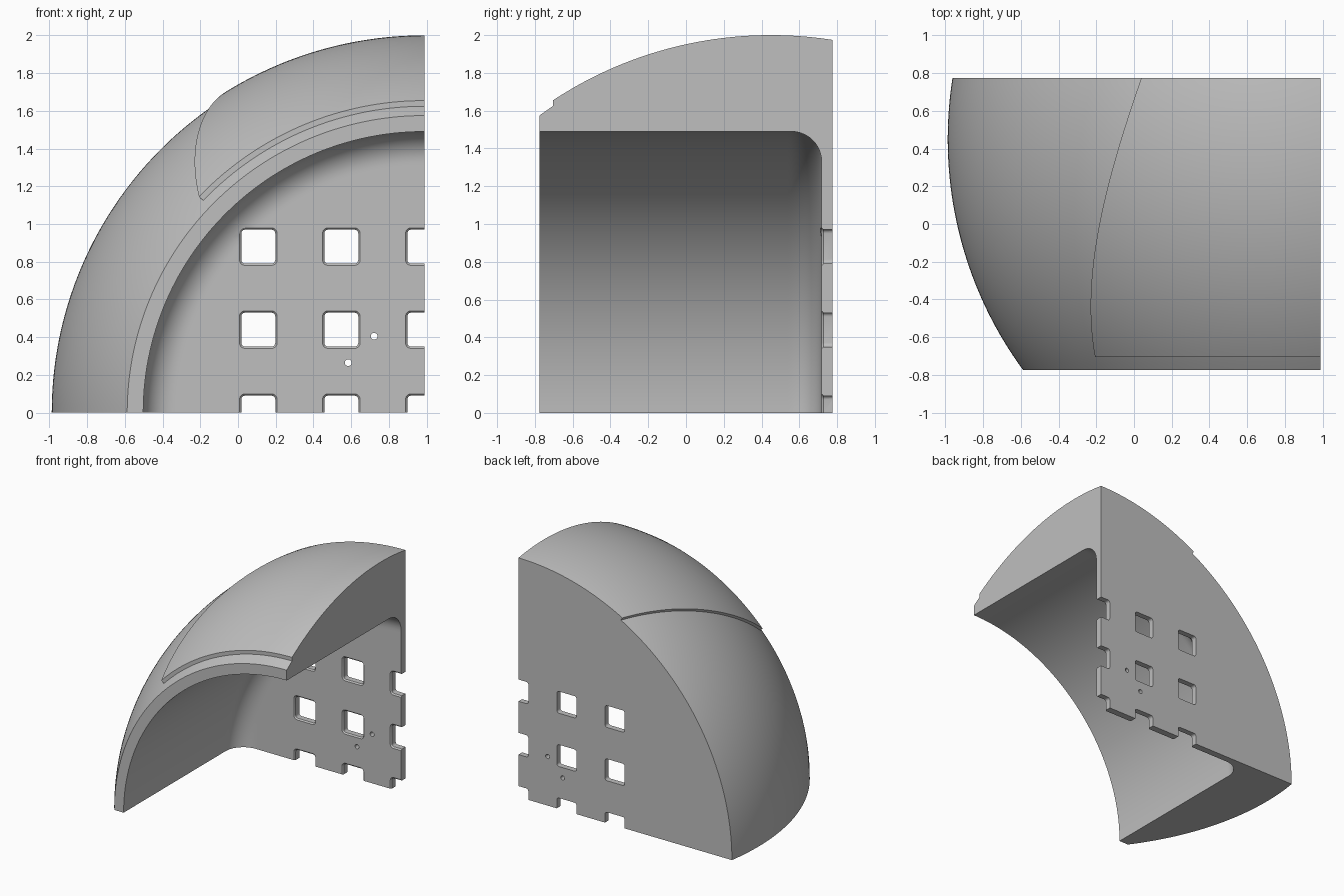
import bpy, bmesh
from math import sin, cos, pi, radians, sqrt

if "Cube" in bpy.data.objects:
    bpy.data.objects.remove(bpy.data.objects["Cube"], do_unlink=True)

AXIS_X = 0.9875            # revolve axis runs along y at this x, z = 0
FRONT, BACK, WALL = -0.775, 0.775, 0.718
BORE, FILLET = 1.49, 0.16

grey = bpy.data.materials.new("plain grey")
grey.use_nodes = True
colour = (0.52, 0.52, 0.52, 1)
grey.diffuse_color = colour
bsdf = next(n for n in grey.node_tree.nodes if n.type == "BSDF_PRINCIPLED")
bsdf.inputs["Base Color"].default_value = colour


def make_object(name, bm):
    bmesh.ops.remove_doubles(bm, verts=bm.verts, dist=1e-5)
    bmesh.ops.recalc_face_normals(bm, faces=bm.faces)
    mesh = bpy.data.meshes.new(name)
    bm.to_mesh(mesh)
    bm.free()
    mesh.materials.append(grey)
    obj = bpy.data.objects.new(name, mesh)
    bpy.context.collection.objects.link(obj)
    return obj


def select_only(obj):
    bpy.ops.object.select_all(action="DESELECT")
    obj.select_set(True)
    bpy.context.view_layer.objects.active = obj


def dome_radius(y, lift=0.0):
    """Radius of the ellipsoid shell at y, raised by lift."""
    return (1.975 + lift) * sqrt(1 - ((y - 0.45) / (2.03 + lift)) ** 2)


def sweep(name, profile, start, steps, strip_caps=False):
    """Sweep a closed (y, radius) profile from angle start(y) up to vertical."""
    bm = bmesh.new()
    n = len(profile)
    rings = []
    for i in range(steps + 1):
        ring = []
        for y, r in profile:
            a = start(y) + (pi / 2 - start(y)) * i / steps
            ring.append(bm.verts.new((AXIS_X - r * cos(a), y, r * sin(a))))
        rings.append(ring)
    for a, b in zip(rings, rings[1:]):
        for j in range(n):
            k = (j + 1) % n
            bm.faces.new((a[j], a[k], b[k], b[j]))
    for ring in (rings[0], rings[-1]):
        if strip_caps:
            for j in range(n // 2 - 1):
                bm.faces.new((ring[j], ring[j + 1], ring[n - 2 - j], ring[n - 1 - j]))
        else:
            bm.faces.new(ring)
    return make_object(name, bm)


def spaced(a, b, n):
    return [a + (b - a) * i / n for i in range(n + 1)]


# Shell quarter: dome outside, straight bore with filleted back wall inside
outer = [(y, dome_radius(y)) for y in spaced(FRONT, BACK, 40)]
fillet = [(WALL - FILLET + FILLET * sin(t), BORE - FILLET + FILLET * cos(t))
          for t in spaced(0, pi / 2, 10)]
inner = [(FRONT, BORE), (WALL - FILLET - 0.02, BORE)] + fillet
inner += [(WALL, BORE - FILLET - 0.02), (WALL, 0)]
shell = sweep("shell", outer + [(BACK, 0)] + inner[::-1], lambda y: 0, 72)


# Cutters for the back wall openings, flared at the inner face
def add_prism(bm, outline, cx, cz):
    """Outline(grow) gives the section; stack it through the wall."""
    rings = []
    for y, grow in ((0.6, 0.01), (WALL, 0.01), (WALL + 0.01, 0), (0.9, 0)):
        rings.append([bm.verts.new((cx + x, y, cz + z)) for x, z in outline(grow)])
    n = len(rings[0])
    for a, b in zip(rings, rings[1:]):
        for j in range(n):
            bm.faces.new((a[j], a[(j + 1) % n], b[(j + 1) % n], b[j]))
    bm.faces.new(rings[0])
    bm.faces.new(rings[-1])


def rounded_square(grow):
    points = []
    for q in range(4):
        mid = pi / 4 + q * pi / 2
        for t in spaced(-pi / 4, pi / 4, 4):
            corner = 0.07 * sqrt(2)
            points.append((corner * cos(mid) + (0.02 + grow) * cos(mid + t),
                           corner * sin(mid) + (0.02 + grow) * sin(mid + t)))
    return points


def small_circle(grow):
    return [(0.018 * cos(t), 0.018 * sin(t)) for t in spaced(0, 2 * pi, 20)[:-1]]


bm = bmesh.new()
for col in range(3):
    for row in range(3):
        add_prism(bm, rounded_square, AXIS_X - 0.44 * col, 0.44 * row)
for cx, cz in ((0.722, 0.405), (0.584, 0.265)):
    add_prism(bm, small_circle, cx, cz)
cutter = make_object("opening_cutter", bm)
cutter.hide_render = True

cut = shell.modifiers.new("openings", "BOOLEAN")
cut.operation = "DIFFERENCE"
cut.solver = "EXACT"
cut.object = cutter
select_only(shell)
bpy.ops.object.modifier_apply(modifier=cut.name)
bpy.data.objects.remove(cutter, do_unlink=True)

# Raised top panel with a slanted side edge
PANEL_FRONT = -0.705


def panel_edge(y):
    t = (y - PANEL_FRONT) / (BACK - PANEL_FRONT)
    return radians(43.8 + 17.5 * t + 4 * t * (1 - t))


ys = spaced(PANEL_FRONT, BACK, 40)
panel_profile = [(y, dome_radius(y, 0.025)) for y in ys]
panel_profile += [(y, dome_radius(y) - 0.002) for y in ys[::-1]]
panel = sweep("raised_panel", panel_profile, panel_edge, 40, strip_caps=True)

for obj in (shell, panel):
    select_only(obj)
    bpy.ops.object.shade_smooth_by_angle(angle=radians(30))
